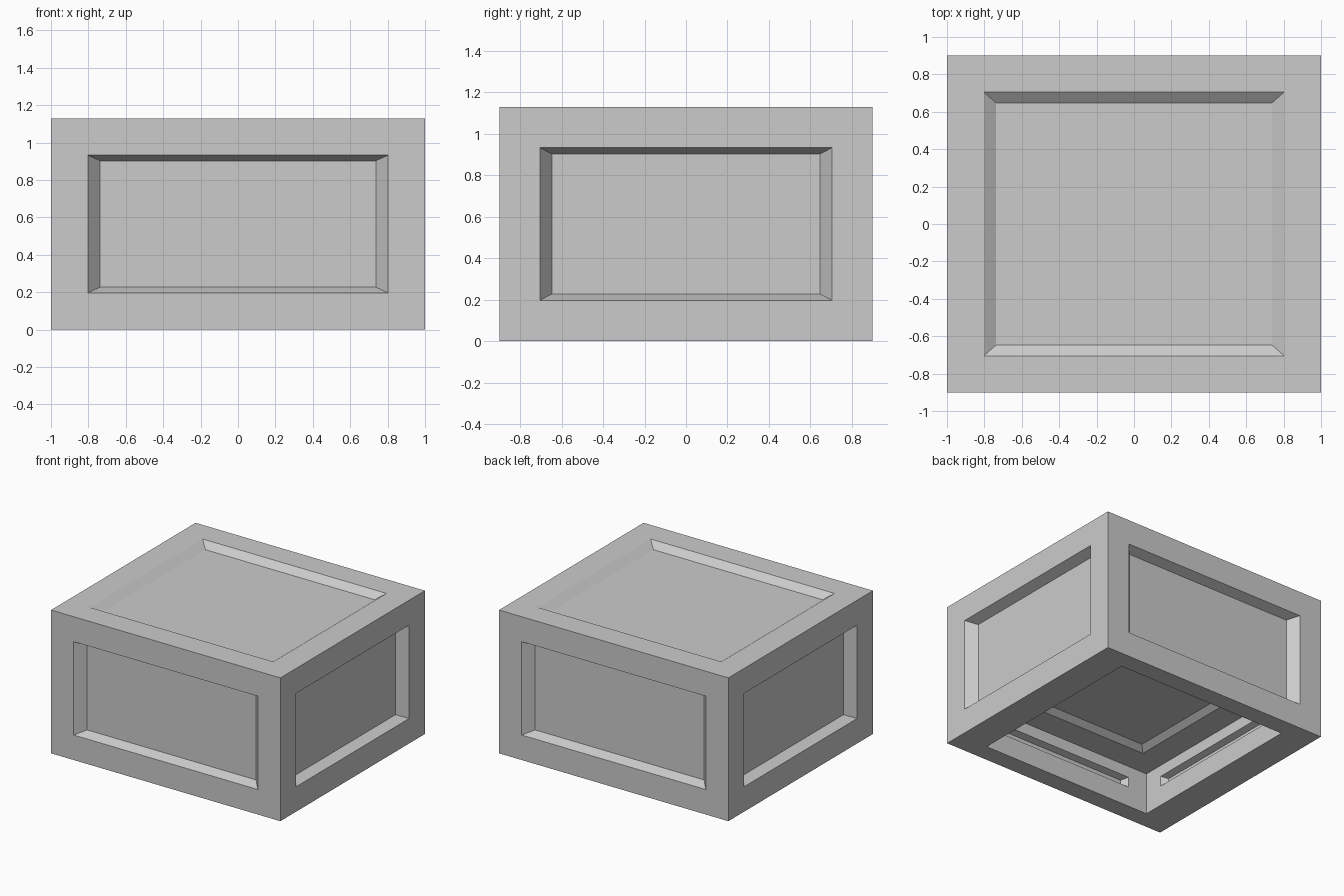
import bpy, bmesh
from mathutils import Vector

if "Cube" in bpy.data.objects:
    bpy.data.objects.remove(bpy.data.objects["Cube"])

SIZE = Vector((2.0, 1.8, 1.13))


def sink(bm, face, margin, depth, shift=(0, 0, 0)):
    """Inset a rectangular face by a per-axis margin and push it inward."""
    bm.normal_update()
    n = face.normal.copy()
    c = face.calc_center_median()
    half = [max(abs(v.co[i] - c[i]) for v in face.verts) for i in range(3)]
    bmesh.ops.inset_individual(bm, faces=[face], thickness=0.01)
    for v in face.verts:
        for i in range(3):
            if abs(n[i]) > 0.5:
                v.co[i] = c[i] - n[i] * depth
            else:
                side = 1 if v.co[i] > c[i] else -1
                v.co[i] = c[i] + shift[i] + side * (half[i] - margin[i])


def recess(bm, face, margin, taper, depth, shift=(0, 0, 0)):
    """Flat frame around a panel sunk with sloping sides."""
    sink(bm, face, margin, 0, shift)
    sink(bm, face, taper, depth)


bm = bmesh.new()
bmesh.ops.create_cube(bm, size=1)
for v in bm.verts:
    v.co = Vector(v.co[i] * SIZE[i] for i in range(3)) + Vector((0, 0, SIZE.z / 2))
bm.normal_update()

# Sunken panels on the four sides and the top
sides = list(bm.faces)
bottom = min(sides, key=lambda f: f.normal.z)
for f in sides:
    if f is not bottom:
        n = f.normal
        depth = abs(n.x) * 0.08 + abs(n.y) * 0.073 + abs(n.z) * 0.045
        recess(bm, f, (0.197, 0.195, 0.197), (0.066, 0.058, 0.03), depth)

# Cavity in the underside
sink(bm, bottom, (0.25, 0.145, 0), 0)
sink(bm, bottom, (0, 0, 0), 0.33)
walls = [f for e in bottom.edges for f in e.link_faces if f is not bottom]

# Slots in the cavity walls and a shallow panel in its ceiling
for w in walls:
    recess(bm, w, (0.17, 0.16, 0.125), (0.03, 0.03, 0.015), 0.05, (0, 0, 0.035))
recess(bm, bottom, (0.21, 0.21, 0), (0.05, 0.05, 0), 0.035)

bmesh.ops.recalc_face_normals(bm, faces=bm.faces)
mesh = bpy.data.meshes.new("panelled_box")
bm.to_mesh(mesh)
bm.free()
box = bpy.data.objects.new("panelled_box", mesh)
bpy.context.collection.objects.link(box)
